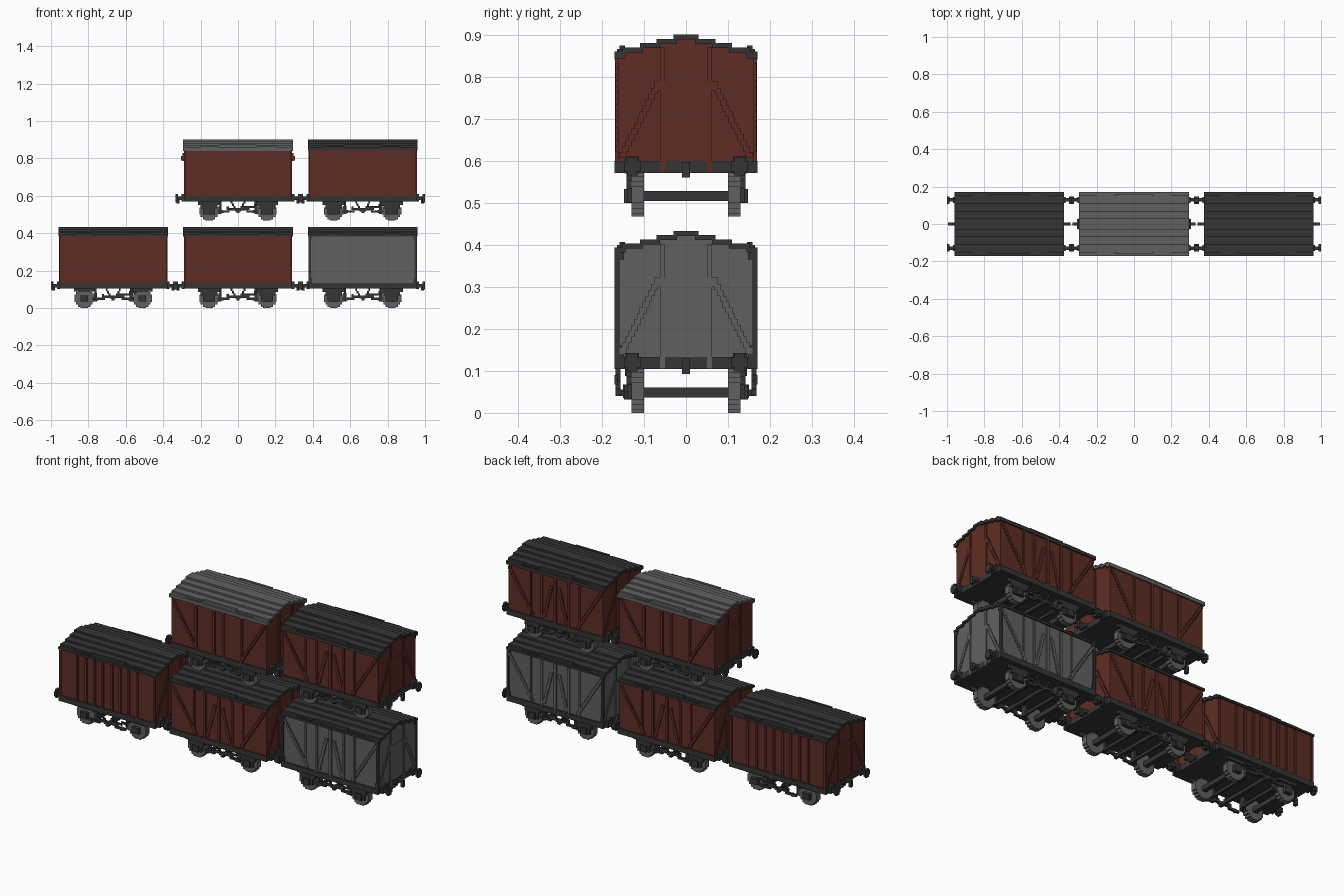
import bpy, bmesh

if "Cube" in bpy.data.objects:
    bpy.data.objects.remove(bpy.data.objects["Cube"], do_unlink=True)


def material(name, rgb):
    m = bpy.data.materials.new(name)
    m.use_nodes = True
    m.diffuse_color = (*rgb, 1)
    bsdf = m.node_tree.nodes["Principled BSDF"]
    bsdf.inputs["Base Color"].default_value = (*rgb, 1)
    bsdf.inputs["Roughness"].default_value = 0.9
    return m


RED = material("red_brown", (0.115, 0.027, 0.018))
GREY = material("mid_grey", (0.118, 0.118, 0.118))
DARK = material("dark_grey", (0.036, 0.036, 0.037))


def part(name, boxes, mat, loc):
    """One object from boxes given as (x0, x1, y0, y1, z0, z1)."""
    bm = bmesh.new()
    for x0, x1, y0, y1, z0, z1 in boxes:
        vs = bmesh.ops.create_cube(bm, size=1)["verts"]
        for v in vs:
            v.co = (x1 if v.co.x > 0 else x0,
                    y1 if v.co.y > 0 else y0,
                    z1 if v.co.z > 0 else z0)
    mesh = bpy.data.meshes.new(name)
    bm.to_mesh(mesh)
    bm.free()
    mesh.materials.append(mat)
    ob = bpy.data.objects.new(name, mesh)
    ob.location = loc
    bpy.context.collection.objects.link(ob)
    return ob


def mirror(boxes, x=True, y=True):
    out = list(boxes)
    if x:
        out += [(-b[1], -b[0], *b[2:]) for b in out]
    if y:
        out += [(b[0], b[1], -b[3], -b[2], b[4], b[5]) for b in out]
    return out


def diagonal(a0, z0, a1, z1, width=0.016, step=0.014):
    """Stepped brace as (a_min, a_max, z_min, z_max) cells."""
    n = max(2, round(abs(z1 - z0) / step))
    cells = []
    for i in range(n):
        a = a0 + (a1 - a0) * i / (n - 1)
        z = z0 + (z1 - z0) * i / n
        cells.append((a - width / 2, a + width / 2, z, z + (z1 - z0) / n))
    return cells


# Roof steps: half width and top height
STEPS = [(0.170, 0.393), (0.152, 0.403), (0.110, 0.413), (0.070, 0.423), (0.030, 0.433)]


def roof(name, mat, loc, eave):
    boxes = []
    for i, (w, top) in enumerate(STEPS):
        inner = STEPS[i + 1][0] if i < 4 else 0
        low = eave if i == 0 else top - 0.012
        boxes.append((-0.293, 0.293, max(inner - 0.008, 0), w, low, top))
    boxes = mirror(boxes, x=False)
    # Rain strips above the doors
    boxes += mirror([(-0.1, 0.1, 0.145, 0.158, 0.393, 0.407)], x=False)
    boxes += mirror([(0.11, 0.2, 0.152, 0.164, 0.388, 0.399)])
    part(name + "_roof", boxes, mat, loc)


def body(name, mat, loc, posts, braces, plain_end):
    # Stepped core filling the space under the roof
    core = [(-0.284, 0.284, -0.162, 0.162, 0.13, 0.384)]
    core += [(-0.284, 0.284, -w + 0.006, w - 0.006, 0.38, t - 0.011) for w, t in STEPS[1:]]
    part(name + "_body", core, mat, loc)
    # Side posts and stepped braces
    side = [(a, b, 0.16, 0.169, 0.133, 0.376) for a, b in posts]
    for d in braces:
        side += [(a, b, 0.16, 0.168, z0, z1) for a, b, z0, z1 in diagonal(*d)]
    part(name + "_side_framing", mirror(side), mat, loc)
    # End posts, rails and braces
    end = [(0.28, 0.29, 0.05, 0.062, 0.104, 0.402)]
    if not plain_end:
        end += [(0.28, 0.289, 0.062, 0.075, 0.30, 0.323),
                (0.28, 0.287, 0, 0.05, 0.13, 0.322)]
        end += [(0.28, 0.289, a, b, z0, z1)
                for a, b, z0, z1 in diagonal(0.15, 0.14, 0.068, 0.32)]
    part(name + "_end_framing", mirror(end), mat, loc)


def wheels(name, loc, wx, outer):
    # Stepped discs
    discs = [(wx - hx, wx + hx, 0.10, 0.13, 0.052 - hz, 0.052 + hz)
             for hx, hz in ((0.052, 0.02), (0.045, 0.033), (0.033, 0.045), (0.02, 0.052))]
    part(name + "_wheels", mirror(discs), GREY, loc)
    axles = mirror([(wx - 0.012, wx + 0.012, -0.14, 0.14, 0.037, 0.061)], y=False)
    part(name + "_axles", axles, DARK, loc)
    # Axle guards with springs and boxes
    if outer:
        guard = [(wx - 0.02, wx + 0.02, 0.13, 0.15, 0.035, 0.068),
                 (wx - 0.055, wx + 0.055, 0.132, 0.145, 0.088, 0.105)]
    else:
        guard = [(wx - 0.06, wx + 0.06, 0.13, 0.142, 0.085, 0.105),
                 (wx - 0.045, wx + 0.045, 0.13, 0.142, 0.066, 0.09),
                 (wx - 0.033, wx + 0.033, 0.13, 0.14, 0.034, 0.07),
                 (wx - 0.018, wx + 0.018, 0.13, 0.148, 0.032, 0.066)]
    part(name + "_axle_guards", mirror(guard), DARK, loc)


def brakes(name, loc, wx, y):
    gear = []
    # V hangers, push rods and shoes
    for d in ((0.035, 0.105, 0.012, 0.05, 0.01), (0.055, 0.075, 0.085, 0.04, 0.012)):
        gear += [(a, b, y - 0.012, y, min(z0, z1), max(z0, z1))
                 for a, b, z0, z1 in diagonal(*d)]
    gear += [(0, 0.05, y - 0.012, y, 0.055, 0.067),
             (0.045, wx - 0.045, y - 0.012, y, 0.044, 0.056),
             (wx - 0.068, wx - 0.05, 0.10, 0.13, 0.035, 0.08),
             (wx - 0.066, wx - 0.056, 0.10, 0.13, 0.08, 0.105)]
    gear = mirror(gear)
    # Hand lever on each side, cross shafts
    gear += mirror([(0.02, 0.09, y - 0.006, y + 0.002, 0.068, 0.078),
                    (0.085, 0.125, y - 0.006, y + 0.002, 0.078, 0.09)], x=False)
    gear += [(-0.008, 0.008, -y, y, 0.04, 0.056)]
    gear += mirror([(0.078, 0.09, -0.12, 0.12, 0.04, 0.054)], y=False)
    part(name + "_brake_gear", gear, DARK, loc)


def underframe(name, loc):
    part(name + "_underframe", [(-0.29, 0.29, -0.17, 0.17, 0.104, 0.133)], DARK, loc)
    # Buffers with stepped heads
    buf = [(0.285, 0.302, 0.112, 0.145, 0.103, 0.143),
           (0.30, 0.322, 0.12, 0.138, 0.11, 0.13),
           (0.32, 0.333, 0.107, 0.147, 0.108, 0.132),
           (0.32, 0.333, 0.115, 0.139, 0.098, 0.142)]
    part(name + "_buffers", mirror(buf), DARK, loc)
    hook = [(0.285, 0.328, -0.009, 0.009, 0.113, 0.13),
            (0.312, 0.328, -0.009, 0.009, 0.093, 0.116)]
    part(name + "_couplings", mirror(hook, y=False), DARK, loc)


UP = 0.467
BRACE = (0.138, 0.14, 0.272, 0.366)
DOOR = (0.066, 0.145, 0.024, 0.325)
DOOR_POSTS = [(0.075, 0.087), (0.0, 0.008), (0.142, 0.15)]
PLAIN_POSTS = [(0.022, 0.034), (0.13, 0.142)]
MANY_POSTS = [(0.022, 0.034), (0.07, 0.082), (0.122, 0.134), (0.175, 0.185), (0.276, 0.288)]

# name, x, z, body colour, roof colour, posts, braces, plain end, roof eave
WAGONS = [
    ("panelled_wagon", -0.667, 0, RED, DARK, MANY_POSTS, [], False, 0.382),
    ("braced_wagon", 0, 0, RED, DARK, DOOR_POSTS, [BRACE, DOOR], False, 0.382),
    ("grey_wagon", 0.667, 0, GREY, DARK, DOOR_POSTS, [BRACE, DOOR], False, 0.382),
    ("vented_wagon", 0, UP, RED, GREY, PLAIN_POSTS, [BRACE], True, 0.374),
    ("upper_braced_wagon", 0.667, UP, RED, DARK, DOOR_POSTS, [BRACE, DOOR], False, 0.376),
]

for name, x, z, colour, top, posts, braces, plain, eave in WAGONS:
    loc = (x, 0, z)
    outer = name == "panelled_wagon"
    wx = 0.155
    body(name, colour, loc, posts, braces, plain)
    roof(name, top, loc, eave)
    underframe(name, loc)
    wheels(name, loc, wx, outer)
    brakes(name, loc, wx, 0.168 if outer else 0.138)

# Dark corner plates of the grey wagon
corner = [(0.278, 0.29, 0.158, 0.17, 0.13, 0.384),
          (0.272, 0.288, 0.148, 0.168, 0.13, 0.16),
          (0.272, 0.288, 0.148, 0.168, 0.365, 0.384)]
part("grey_wagon_corner_plates", mirror(corner), DARK, (0.667, 0, 0))

# Hooded end vents
vent = [(0.28, 0.296, -0.03, 0.03, 0.32, 0.362),
        (0.28, 0.306, -0.026, 0.026, 0.322, 0.345)]
part("vented_wagon_end_vents", mirror(vent, y=False), RED, (0, 0, UP))
